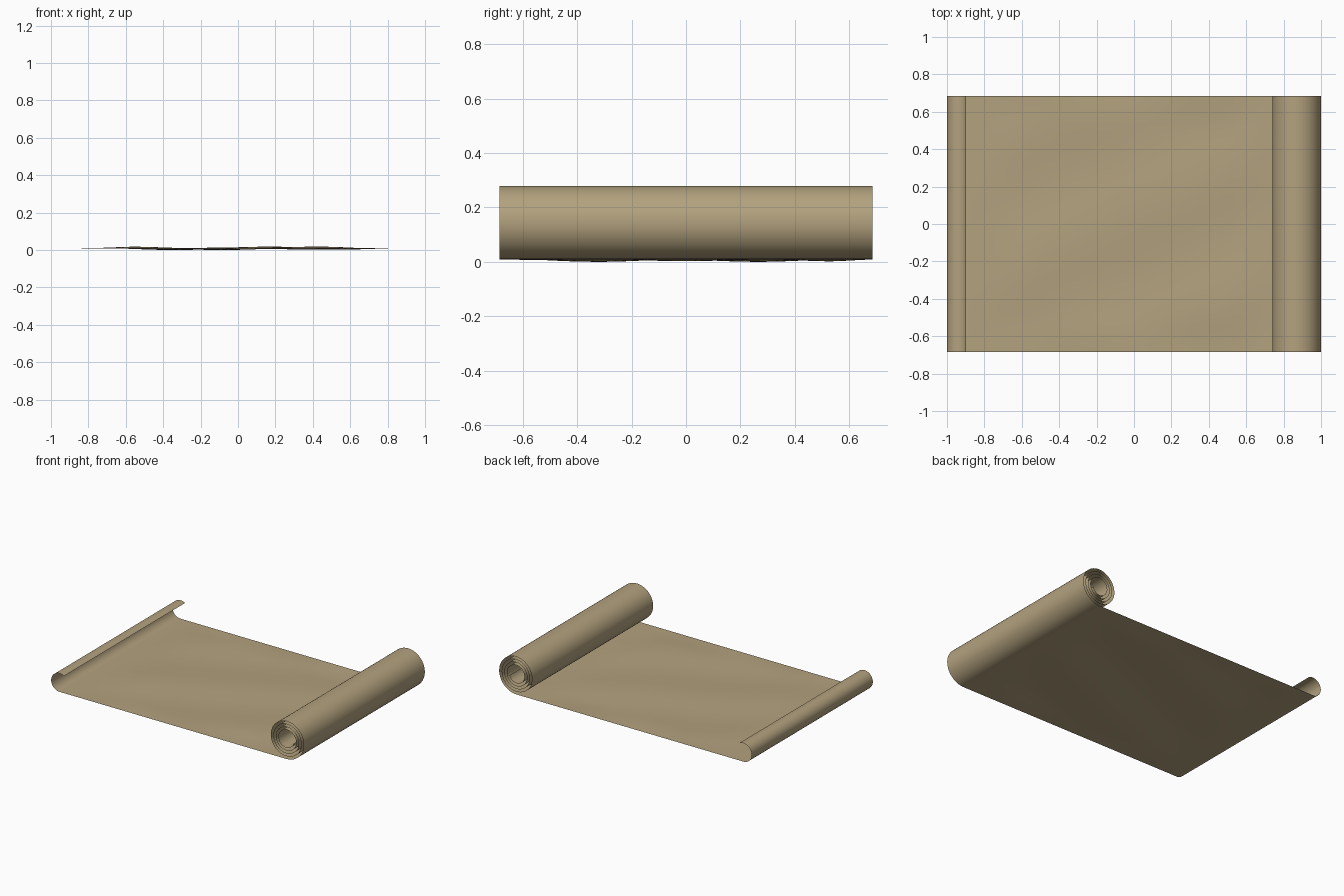
import bpy, bmesh, math

if "Cube" in bpy.data.objects:
    bpy.data.objects.remove(bpy.data.objects["Cube"])

HALF_Y = 0.685      # half the sheet width
BASE_Z = 0.009      # resting height of the flat part
ROWS = 28


def profile():
    """Cross-section in x/z: open curl, flat run, tight spiral roll."""
    pts = []
    # small open curl on the left, from its free lip down to the ground
    r, cx = 0.066, -0.934
    for i in range(28):
        a = math.radians(58 + (270 - 58) * i / 28)
        pts.append((cx + r * math.cos(a), BASE_Z + r + r * math.sin(a)))
    # flat sheet
    x0, x1, n = cx, 0.865, 48
    pts += [(x0 + (x1 - x0) * i / n, BASE_Z) for i in range(n)]
    # spiral roll on the right, winding inwards
    turns, steps = 4.2, 200
    for i in range(steps + 1):
        t = turns * i / steps
        a = -math.pi / 2 + t * math.tau
        rr = 0.14 - 0.02 * t
        pts.append((x1 + rr * math.cos(a), BASE_Z + 0.14 + rr * math.sin(a)))
    return pts


def ripple(x, y, z):
    """Slight unevenness of the flat part, fading out towards its borders."""
    if z > BASE_Z + 1e-6 or not -0.84 < x < 0.81:
        return 0.0
    u = (x + 0.84) / 1.65
    fade = min(1.0, 6 * u, 6 * (1 - u)) * min(1.0, 4 * (1 - abs(y) / HALF_Y))
    return 0.0045 * fade * (math.sin(7 * x + 3 * y) + math.sin(9 * y - 4 * x + 1))


# parchment sheet swept along y
bm = bmesh.new()
rows = []
for j in range(ROWS + 1):
    y = -HALF_Y + 2 * HALF_Y * j / ROWS
    rows.append([bm.verts.new((x, y, z + ripple(x, y, z))) for x, z in profile()])
for a, b in zip(rows, rows[1:]):
    for i in range(len(a) - 1):
        bm.faces.new((a[i], a[i + 1], b[i + 1], b[i])).smooth = True

mesh = bpy.data.meshes.new("parchment_scroll")
bm.to_mesh(mesh)
bm.free()
scroll = bpy.data.objects.new("parchment_scroll", mesh)
bpy.context.collection.objects.link(scroll)

mat = bpy.data.materials.new("tan parchment")
mat.diffuse_color = (0.45, 0.36, 0.21, 1)
mat.use_nodes = True
mat.node_tree.nodes["Principled BSDF"].inputs["Base Color"].default_value = mat.diffuse_color
mesh.materials.append(mat)
